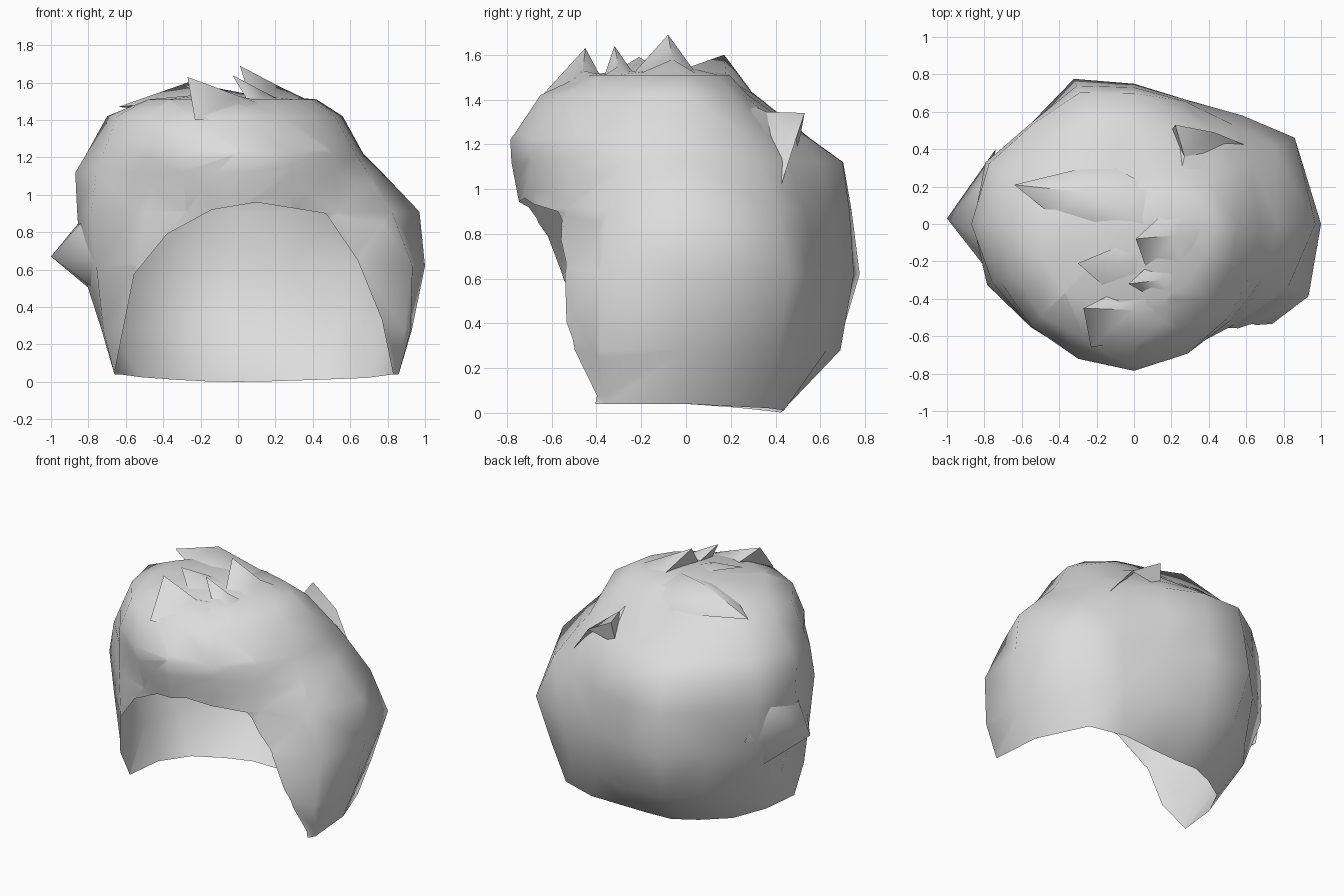
import bpy, bmesh, math
from mathutils import Vector

if "Cube" in bpy.data.objects:
    bpy.data.objects.remove(bpy.data.objects["Cube"])

grey = bpy.data.materials.new("light_grey")
grey.diffuse_color = (0.72, 0.72, 0.72, 1)
grey.use_nodes = True
grey.node_tree.nodes["Principled BSDF"].inputs["Base Color"].default_value = grey.diffuse_color

def finish(name, bm, angle):
    me = bpy.data.meshes.new(name)
    bm.to_mesh(me)
    bm.free()
    me.materials.append(grey)
    ob = bpy.data.objects.new(name, me)
    bpy.context.collection.objects.link(ob)
    bpy.ops.object.select_all(action='DESELECT')
    ob.select_set(True)
    bpy.context.view_layer.objects.active = ob
    bpy.ops.object.shade_smooth_by_angle(angle=math.radians(angle))
    return ob

# Hair shell: radius of each level, 16 directions counter-clockwise from +x
levels = [0.04, 0.28, 0.62, 0.91, 1.12, 1.22, 1.42, 1.51]
radii = [
    [.83, .78, .62, .46, .42, .45, .48, .56, .63, .715, .76, .60, .50, .60, .95, .93],
    [.93, .87, .75, .68, .69, .73, .72, .74, .73, .78, .77, .66, .62, .66, .88, 1.0],
    [1.0, .975, .82, .72, .75, .84, .77, .86, .84, .82, .77, .69, .67, .70, .82, 1.01],
    [.97, .86, .75, .71, .73, .80, .77, .86, .86, .85, .78, .72, .74, .73, .76, .89],
    [.77, .71, .65, .64, .70, .76, .76, .84, .87, .82, .78, .77, .78, .75, .73, .75],
    [.67, .63, .55, .55, .56, .61, .65, .75, .81, .78, .775, .78, .785, .75, .71, .68],
    [.56, .45, .36, .30, .27, .33, .44, .58, .70, .70, .70, .67, .65, .60, .57, .56],
    [.42, .30, .24, .21, .19, .22, .28, .38, .48, .52, .52, .48, .46, .43, .42, .42],
]
bm = bmesh.new()
rings = []
for z, row in zip(levels, radii):
    ring = []
    for i, r in enumerate(row):
        a = i * math.tau / 16 + (0.1 if i == 1 else 0)          # back corner sits further round
        dip = -0.04 * max(0, math.sin(a)) if z < 0.1 else 0     # nape hangs lowest
        ring.append(bm.verts.new((r * math.cos(a), r * math.sin(a), z + dip)))
    rings.append(ring)
for lo, hi in zip(rings, rings[1:]):
    for i in range(16):
        j = (i + 1) % 16
        bm.faces.new((lo[i], lo[j], hi[j], hi[i]))
crown = bm.verts.new((-0.05, -0.02, 1.55))
for i in range(16):
    bm.faces.new((rings[-1][i], rings[-1][(i + 1) % 16], crown))
bmesh.ops.triangulate(bm, faces=bm.faces[:])

# Face opening: cut the front of the shell along a convex arch
arch = [(-.67, 0), (-.66, .05), (-.56, .57), (-.38, .79), (-.14, .92), (.1, .96),
        (.47, .9), (.64, .65), (.77, .33), (.83, .04), (.835, 0)]
inside = [f for f in bm.faces if f.calc_center_median().y < -0.3]
for (x0, z0), (x1, z1) in zip(arch, arch[1:]):
    n = Vector((-(z1 - z0), 0, x1 - x0)).normalized()
    p = Vector((x0, 0, z0))
    geom = set(inside)
    for f in inside:
        geom.update(f.edges)
        geom.update(f.verts)
    res = bmesh.ops.bisect_plane(bm, geom=list(geom), plane_co=p, plane_no=n, dist=1e-5)
    faces = {g for g in res['geom'] if isinstance(g, bmesh.types.BMFace)}
    faces |= {f for f in inside if f.is_valid}
    inside = [f for f in faces if (f.calc_center_median() - p).dot(n) < 0]
bmesh.ops.delete(bm, geom=inside, context='FACES')
finish("hair_shell", bm, 60)

# Tufts: tip, ridge behind it, and a skirt of root points from left to right
def tuft(name, tip, ridge, skirt):
    bm = bmesh.new()
    t, m = bm.verts.new(tip), bm.verts.new(ridge)
    s = [bm.verts.new(c) for c in skirt]
    bm.faces.new((t, m, s[0]))
    bm.faces.new((t, s[-1], m))
    for a, b in zip(s, s[1:]):
        bm.faces.new((m, b, a))
    bm.faces.new((t, s[0], s[-1]))
    bmesh.ops.recalc_face_normals(bm, faces=bm.faces[:])
    finish(name, bm, 50)

tuft("front_tuft", (-.27, -.45, 1.63), (0, -.46, 1.53),
     [(-.13, -.38, 1.50), (.12, -.34, 1.50), (.30, -.46, 1.42), (.10, -.60, 1.40), (-.23, -.66, 1.40)])
tuft("middle_tuft", (-.03, -.32, 1.64), (.14, -.30, 1.55),
     [(.07, -.23, 1.51), (.30, -.22, 1.47), (.38, -.36, 1.42), (.20, -.42, 1.47), (.06, -.37, 1.49)])
tuft("top_tuft", (.01, -.08, 1.69), (.22, -.06, 1.58),
     [(.15, .05, 1.51), (.30, .12, 1.47), (.47, 0, 1.46), (.42, -.18, 1.45), (.28, -.36, 1.45), (.07, -.25, 1.50)])
tuft("crown_tuft", (-.30, -.21, 1.59), (-.08, -.22, 1.56),
     [(-.06, -.11, 1.53), (.10, -.14, 1.52), (.08, -.30, 1.50), (-.13, -.36, 1.50)])
tuft("left_tuft", (-.64, .21, 1.47), (-.27, .17, 1.60),
     [(-.31, .29, 1.44), (-.10, .30, 1.42), (.12, .18, 1.50), (.05, 0, 1.54), (-.20, -.02, 1.52), (-.44, .05, 1.49)])
tuft("back_tuft", (.22, .53, 1.34), (.27, .36, 1.345),
     [(.20, .50, 1.18), (.24, .24, 1.40), (.44, .22, 1.34), (.58, .34, 1.14), (.60, .42, 1.0), (.43, .49, 1.22)])

# Pointed lock on the left side
bm = bmesh.new()
tip = bm.verts.new((-1, .03, .67))
base = [bm.verts.new(c) for c in ((-.74, .40, .70), (-.81, .22, .90), (-.84, -.06, .85),
                                  (-.75, -.29, .64), (-.77, -.08, .50), (-.76, .22, .47))]
for i in range(6):
    bm.faces.new((tip, base[i], base[(i + 1) % 6]))
bmesh.ops.recalc_face_normals(bm, faces=bm.faces[:])
finish("side_lock", bm, 80)
